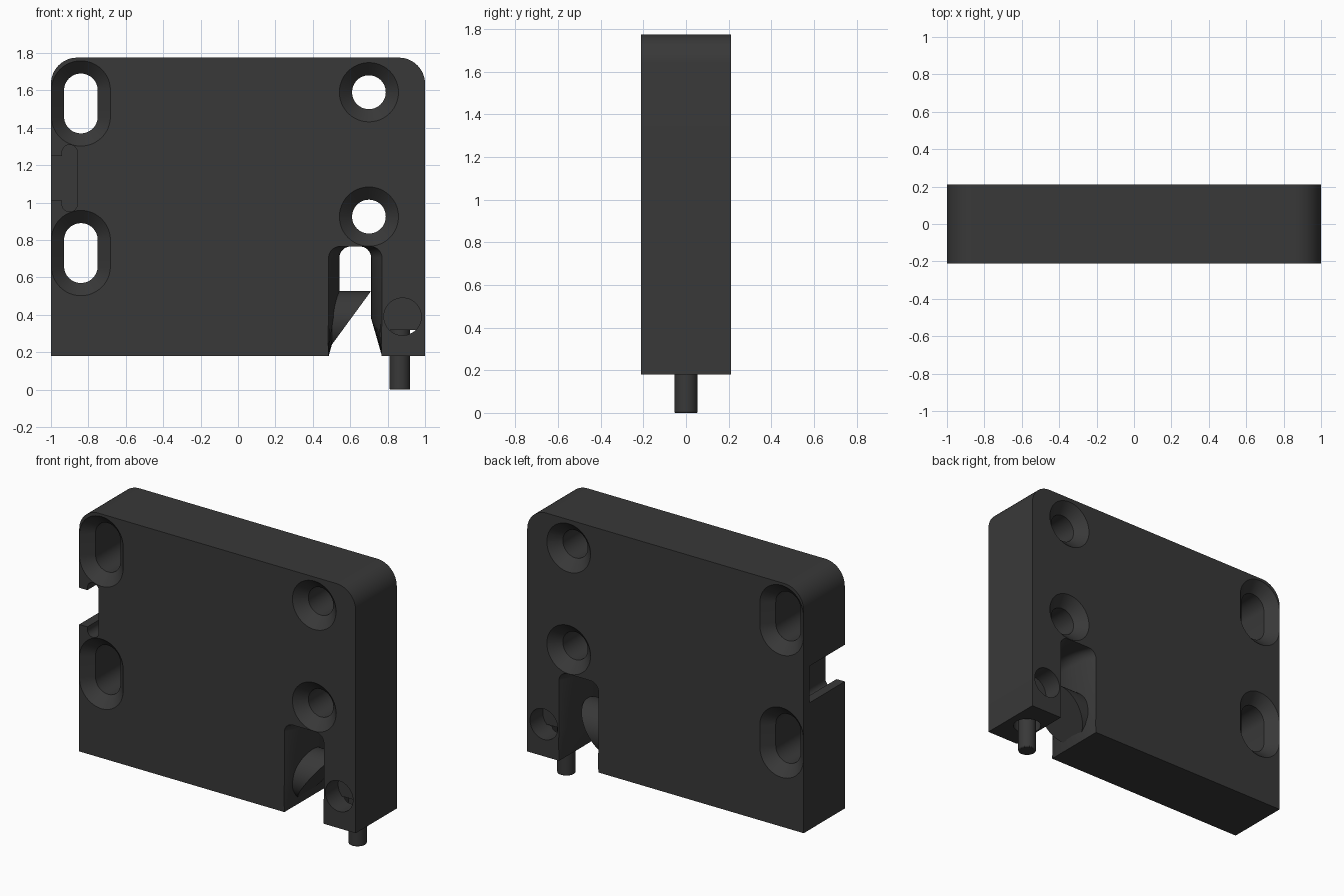
import bpy, bmesh, math
from mathutils import Vector

if "Cube" in bpy.data.objects:
    bpy.data.objects.remove(bpy.data.objects["Cube"])

mat = bpy.data.materials.new("dark_grey")
mat.diffuse_color = (0.04, 0.04, 0.04, 1)
mat.use_nodes = True
mat.node_tree.nodes["Principled BSDF"].inputs["Base Color"].default_value = mat.diffuse_color


def make(name, bm):
    bmesh.ops.recalc_face_normals(bm, faces=bm.faces[:])
    me = bpy.data.meshes.new(name)
    bm.to_mesh(me)
    bm.free()
    ob = bpy.data.objects.new(name, me)
    bpy.context.collection.objects.link(ob)
    me.materials.append(mat)
    return ob


def loft(sections):
    """Closed solid through (y, [(x, z)...]) sections."""
    bm = bmesh.new()
    loops = [[bm.verts.new((x, y, z)) for x, z in pts] for y, pts in sections]
    n = len(loops[0])
    for a, b in zip(loops, loops[1:]):
        for i in range(n):
            j = (i + 1) % n
            bm.faces.new((a[i], a[j], b[j], b[i]))
    bm.faces.new(loops[0][::-1])
    bm.faces.new(loops[-1])
    return bm


def arc(cx, cz, r, a0, a1, n=12):
    return [(cx + r * math.cos(math.radians(a0 + (a1 - a0) * i / n)),
             cz + r * math.sin(math.radians(a0 + (a1 - a0) * i / n))) for i in range(n + 1)]


def stadium(cx, cz, half, r):
    e = max(half, 0.0005)
    return arc(cx, cz + e, r, 0, 180, 24) + arc(cx, cz - e, r, 180, 360, 24)


def rod(p0, p1, r, segs=48):
    """Cylinder between two points."""
    p0, p1 = Vector(p0), Vector(p1)
    d = p1 - p0
    bm = bmesh.new()
    m = d.to_track_quat('Z', 'Y').to_matrix().to_4x4()
    m.translation = (p0 + p1) / 2
    bmesh.ops.create_cone(bm, cap_ends=True, segments=segs, radius1=r, radius2=r,
                          depth=d.length, matrix=m)
    return bm


def clip(bm, co, no):
    """Cut away the side the normal points to and cap it."""
    geom = bm.verts[:] + bm.edges[:] + bm.faces[:]
    bmesh.ops.bisect_plane(bm, geom=geom, plane_co=co, plane_no=no, clear_outer=True)
    bmesh.ops.holes_fill(bm, edges=[e for e in bm.edges if e.is_boundary], sides=0)
    return bm


def cut(target, bm):
    cutter = make("cutter", bm)
    cutter.hide_render = True
    mod = target.modifiers.new("cut", 'BOOLEAN')
    mod.operation, mod.solver, mod.object = 'DIFFERENCE', 'EXACT', cutter
    bpy.context.view_layer.objects.active = target
    bpy.ops.object.modifier_apply(modifier=mod.name)
    bpy.data.objects.remove(cutter, do_unlink=True)


# Lock case: slab with rounded top corners
outline = [(-1, 0.18), (1, 0.18)] + arc(0.86, 1.635, 0.14, 0, 90) + arc(-0.86, 1.635, 0.14, 90, 180)
body = make("lock_case", loft([(-0.212, outline), (0.212, outline)]))

# Countersunk screw holes and slots, both sides
for cx, cz, half in [(0.70, 1.59, 0), (0.70, 0.925, 0), (-0.84, 1.53, 0.07), (-0.84, 0.73, 0.07)]:
    cut(body, loft([(y, stadium(cx, cz, half, r)) for y, r in
                    [(-0.222, 0.168), (-0.144, 0.09), (0.144, 0.09), (0.222, 0.168)]]))

# T-shaped side notch, closed at the back
box = [(-1.1, 1.01), (-0.92, 1.01), (-0.92, 1.25), (-1.1, 1.25)]
cut(body, loft([(-0.3, stadium(-0.9, 1.13, 0.138, 0.041)), (0.15, stadium(-0.9, 1.13, 0.138, 0.041))]))
cut(body, loft([(-0.3, box), (0.15, box)]))


# Shackle slot: waisted through the thickness, flared at the mouth
def slot_profile(y):
    h = 0.085 + 0.0575 * (y / 0.212) ** 2
    c = 0.627
    m = h + (0.1425 - h) * 1.1
    return ([(c - m, 0.16), (c + m, 0.16), (c + h, 0.38)] + arc(c + h - 0.06, 0.705, 0.06, 0, 90, 8)
            + arc(c - h + 0.06, 0.705, 0.06, 90, 180, 8) + [(c - h, 0.38)])


cut(body, loft([(y, slot_profile(y)) for y in [-0.222 + 0.444 * i / 16 for i in range(17)]]))

# Plunger cross bore and bottom bore
cut(body, rod((0.88, -0.3, 0.39), (0.88, 0.3, 0.39), 0.1))
cut(body, rod((0.865, 0, 0.1), (0.865, 0, 0.34), 0.085))

# Latch bolt with slanted tip
bolt = make("latch_bolt", clip(rod((0.42, 0, 0.367), (0.709, 0, 0.367), 0.16),
                               (0.50, 0, 0.238), Vector((0.287, 0, -0.21)).normalized()))

# Release plunger: flat-bottomed head, stem and cross pin
head = make("plunger_head", clip(rod((0.88, -0.08, 0.39), (0.88, 0.08, 0.39), 0.1),
                                 (0.88, 0, 0.32), (0, 0, -1)))
stem = make("plunger_stem", rod((0.865, 0, 0), (0.865, 0, 0.325), 0.055))
bev = stem.modifiers.new("edge", 'BEVEL')
bev.width, bev.segments, bev.limit_method = 0.006, 2, 'ANGLE'
pin = make("plunger_pin", rod((0.865, -0.085, 0.39), (0.865, 0.085, 0.39), 0.03, 24))

bpy.ops.object.select_all(action='DESELECT')
for ob in (body, bolt, head, stem, pin):
    ob.select_set(True)
bpy.context.view_layer.objects.active = body
bpy.ops.object.shade_smooth_by_angle(angle=math.radians(30))
